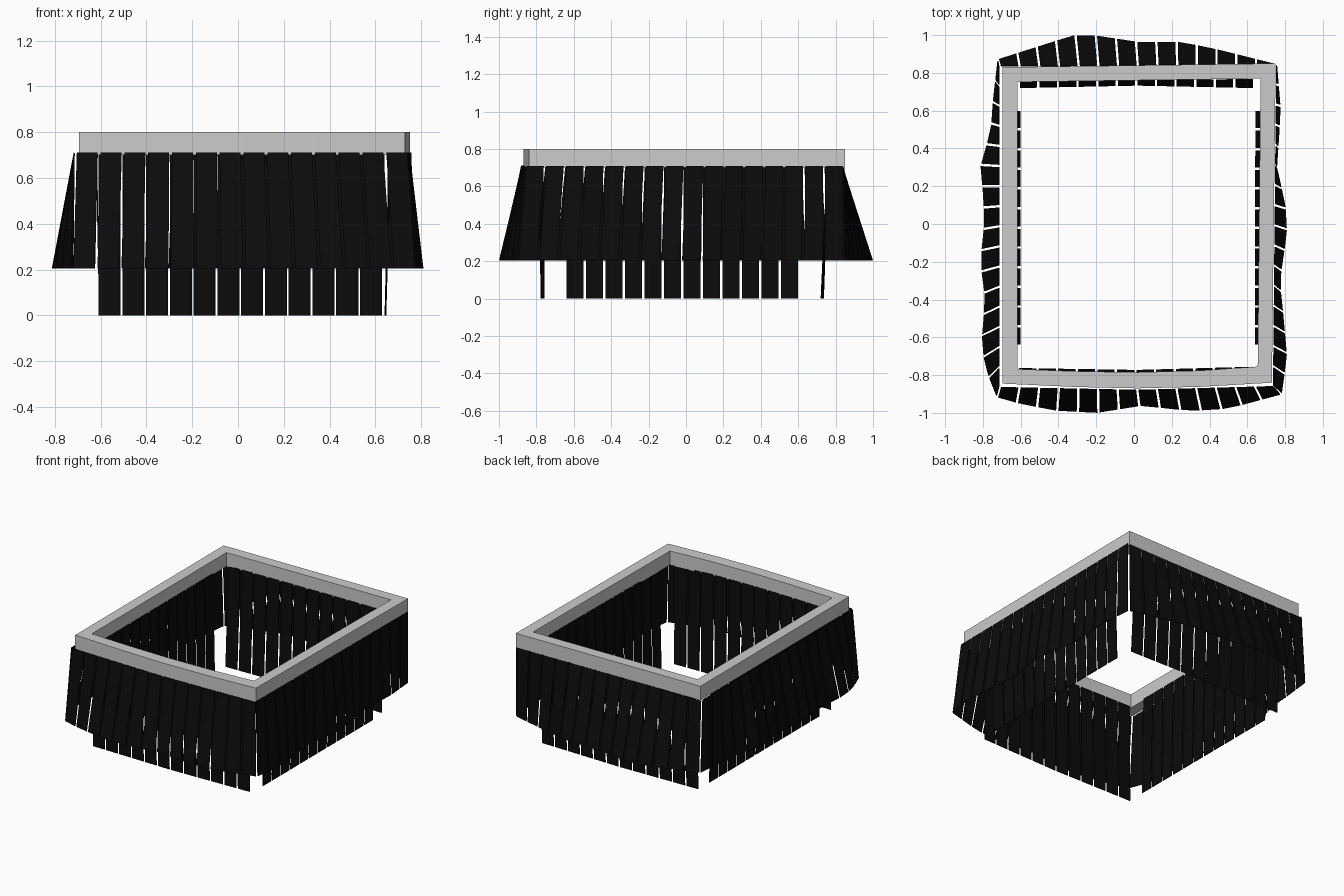
import bpy
import bmesh
from mathutils import Vector

if "Cube" in bpy.data.objects:
    bpy.data.objects.remove(bpy.data.objects["Cube"], do_unlink=True)


def material(name, value, rough):
    m = bpy.data.materials.new(name)
    m.use_nodes = True
    color = (value, value, value, 1)
    m.diffuse_color = color
    node = m.node_tree.nodes["Principled BSDF"]
    node.inputs["Base Color"].default_value = color
    node.inputs["Roughness"].default_value = rough
    return m


grey = material("light grey", 0.6, 0.6)
black = material("black", 0.0035, 0.8)


def finish(bm, name, mat):
    bmesh.ops.recalc_face_normals(bm, faces=bm.faces)
    mesh = bpy.data.meshes.new(name)
    bm.to_mesh(mesh)
    bm.free()
    mesh.materials.append(mat)
    obj = bpy.data.objects.new(name, mesh)
    bpy.context.collection.objects.link(obj)
    return obj


def along(path, t):
    """Point at fraction t of a polyline's length."""
    pts = [Vector(p) for p in path]
    spans = [(b - a).length for a, b in zip(pts, pts[1:])]
    left = t * sum(spans)
    for a, b, s in zip(pts, pts[1:], spans):
        if left <= s:
            return a.lerp(b, left / s)
        left -= s
    return pts[-1]


def curtain(name, top, bottom, z_top, z_bottom, count, gap=0.12, thick=0.005):
    """Row of thin hanging strips between a top and a bottom line."""
    bm = bmesh.new()
    for i in range(count):
        a, b = (i + gap / 2) / count, (i + 1 - gap / 2) / count
        corners = [along(top, a).to_3d(), along(top, b).to_3d(),
                   along(bottom, b).to_3d(), along(bottom, a).to_3d()]
        for c, z in zip(corners, (z_top, z_top, z_bottom, z_bottom)):
            c.z = z
        n = (corners[1] - corners[0]).cross(corners[3] - corners[0]).normalized()
        front, back = ([bm.verts.new(c + n * s * thick / 2) for c in corners] for s in (1, -1))
        bm.faces.new(front)
        bm.faces.new(back[::-1])
        for k in range(4):
            j = (k + 1) % 4
            bm.faces.new((front[k], back[k], back[j], front[j]))
    return finish(bm, name, black)


# Rectangular frame with a slightly bowed front rail
outer = [(-.695, -.845), (-.3, -.863), (.02, -.87), (.35, -.862), (.73, -.84), (.75, .85), (-.695, .83)]
inner = [(-.618, -.768), (-.3, -.78), (.02, -.785), (.35, -.776), (.655, -.755), (.67, .77), (-.618, .752)]
bm = bmesh.new()
rings = [[bm.verts.new((x, y, z)) for x, y in loop]
         for loop, z in ((outer, .70), (outer, .80), (inner, .80), (inner, .70))]
for r in range(4):
    for k in range(len(outer)):
        j = (k + 1) % len(outer)
        s = (r + 1) % 4
        bm.faces.new((rings[r][k], rings[r][j], rings[s][j], rings[s][k]))
finish(bm, "top_frame", grey)

# Outer flared curtains with wavy hems
curtain("outer_front_strips",
        [(-.71, -.865), (.02, -.88), (.745, -.86)],
        [(-.725, -.915), (-.6, -.95), (-.42, -.985), (-.2, -.998), (.04, -.96),
         (.3, -.988), (.5, -.975), (.78, -.9)], .71, .205, 14)
curtain("outer_back_strips",
        [(-.71, .835), (.75, .845)],
        [(-.72, .87), (-.5, .94), (-.32, .997), (-.2, .995), (.02, .962),
         (.25, .962), (.45, .92), (.75, .845)], .70, .205, 14)
curtain("outer_left_strips",
        [(-.715, -.865), (-.715, .84)],
        [(-.725, -.915), (-.79, -.75), (-.803, -.6), (-.785, -.4), (-.812, -.2),
         (-.79, 0), (-.795, .15), (-.812, .3), (-.755, .5), (-.745, .65), (-.72, .87)],
        .71, .205, 16)
curtain("outer_right_strips",
        [(.738, -.86), (.755, .845)],
        [(.78, -.9), (.808, -.7), (.79, -.5), (.77, -.3), (.808, -.05), (.8, .1),
         (.755, .3), (.775, .6), (.755, .845)], .71, .205, 16)

# Inner longer curtains, hanging almost straight and open at the corners
for name, top, bottom in (
        ("front", [(-.615, -.77), (.02, -.785), (.63, -.765)],
         [(-.615, -.765), (.02, -.775), (.63, -.758)]),
        ("back", [(-.61, .755), (.635, .765)],
         [(-.61, .722), (.02, .735), (.635, .722)]),
        ("left", [(-.618, -.645), (-.618, .605)], [(-.604, -.645), (-.604, .605)]),
        ("right", [(.66, -.645), (.665, .605)], [(.642, -.645), (.645, .605)])):
    curtain("inner_" + name + "_strips", top, bottom, .71, 0, 12)
